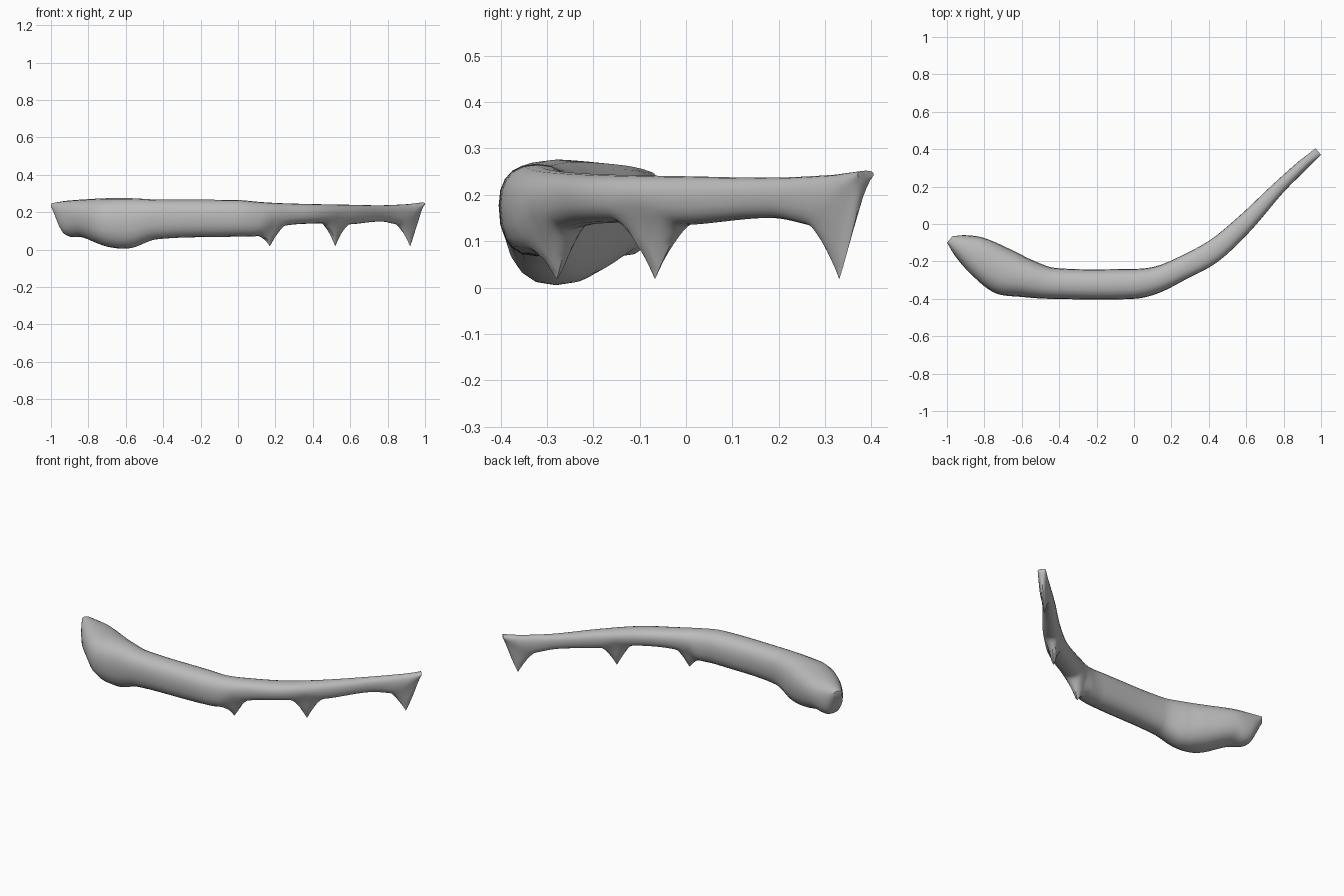
import bpy, bmesh, math

if "Cube" in bpy.data.objects:
    bpy.data.objects.remove(bpy.data.objects["Cube"])

bone_grey = bpy.data.materials.new("bone grey")
bone_grey.use_nodes = True
colour = (0.5, 0.5, 0.5, 1)
bone_grey.diffuse_color = colour
bone_grey.node_tree.nodes["Principled BSDF"].inputs["Base Color"].default_value = colour

# Stations along the bone: outer x, y, inner x, y, top z, bottom z
STATIONS = [
    (-1, -.10, -.97, -.065, .25, .22), (-.95, -.18, -.9, -.06, .26, .085),
    (-.86, -.28, -.8, -.075, .268, .065), (-.74, -.37, -.65, -.14, .275, .015),
    (-.6, -.39, -.55, -.19, .275, .008), (-.45, -.4, -.42, -.235, .268, .055),
    (0, -.4, 0, -.24, .265, .07), (.13, -.37, .1, -.23, .255, .075),
    (.27, -.3, .2, -.195, .248, .125), (.45, -.2, .4, -.09, .243, .14),
    (.62, -.04, .56, .04, .24, .135), (.8, .17, .73, .2, .237, .15),
    (.93, .3, .88, .335, .243, .13), (.96, .33, .92, .365, .247, .17),
    (1, .37, .97, .405, .252, .235)]
SPURS = (.17, .52, .92)
SPUR_TIP = .018
SIDES = 20
mids = [(s[0] + s[2]) / 2 for s in STATIONS]


def slope(i, c):
    a, b = max(i - 1, 0), min(i + 1, len(mids) - 1)
    return (STATIONS[b][c] - STATIONS[a][c]) / (mids[b] - mids[a])


def sample(x):
    """Smooth blend of the two stations around x."""
    i = max(k for k in range(len(mids) - 1) if mids[k] <= x or k == 0)
    h = mids[i + 1] - mids[i]
    t = min(max((x - mids[i]) / h, 0), 1)
    ease = t * t * (3 - 2 * t)
    return [STATIONS[i][c] * (1 - ease) + STATIONS[i + 1][c] * ease
            + h * t * (1 - t) * ((1 - t) * slope(i, c) - t * slope(i + 1, c))
            for c in range(6)]


def power(v, p):
    return math.copysign(abs(v) ** p, v)


def ring(x):
    """Rounded section; its underside is drawn to a sharp point at each spur."""
    ox, oy, ix, iy, top, low = sample(x)
    near = max(max(0, 1 - abs(x - s) / .065) for s in SPURS) ** 1.3
    mid = low + (top - low) * .55
    drop = max(low - SPUR_TIP, 0) * near
    points = []
    for k in range(SIDES):
        a = math.tau * k / SIDES
        across, up = power(math.cos(a), .85), power(math.sin(a), .85)
        if up >= 0:
            z = mid + (top - mid) * up
        else:
            across *= 1 - .5 * near * up * up
            z = mid + (mid - low) * up - drop * abs(up) ** 5
        f = (1 + across) / 2
        points.append((ox + (ix - ox) * f, oy + (iy - oy) * f, z))
    return points


# Bone: loft the sections from the broad end to the thin end
bm = bmesh.new()
steps = 198
rings = []
xs = [mids[0]] + [round(-.98 + .01 * k, 2) for k in range(steps - 1)] + [mids[-1]]
for x in xs:
    rings.append([bm.verts.new(p) for p in ring(x)])
for r, s in zip(rings, rings[1:]):
    for k in range(SIDES):
        n = (k + 1) % SIDES
        bm.faces.new((r[k], r[n], s[n], s[k]))
bm.faces.new(rings[0])
bm.faces.new(rings[-1])
bmesh.ops.recalc_face_normals(bm, faces=bm.faces)
mesh = bpy.data.meshes.new("curved_bone")
bm.to_mesh(mesh)
bm.free()
mesh.materials.append(bone_grey)
bone = bpy.data.objects.new("curved_bone", mesh)
bpy.context.collection.objects.link(bone)
bpy.context.view_layer.objects.active = bone
bone.select_set(True)
bpy.ops.object.shade_smooth_by_angle(angle=math.radians(40))
